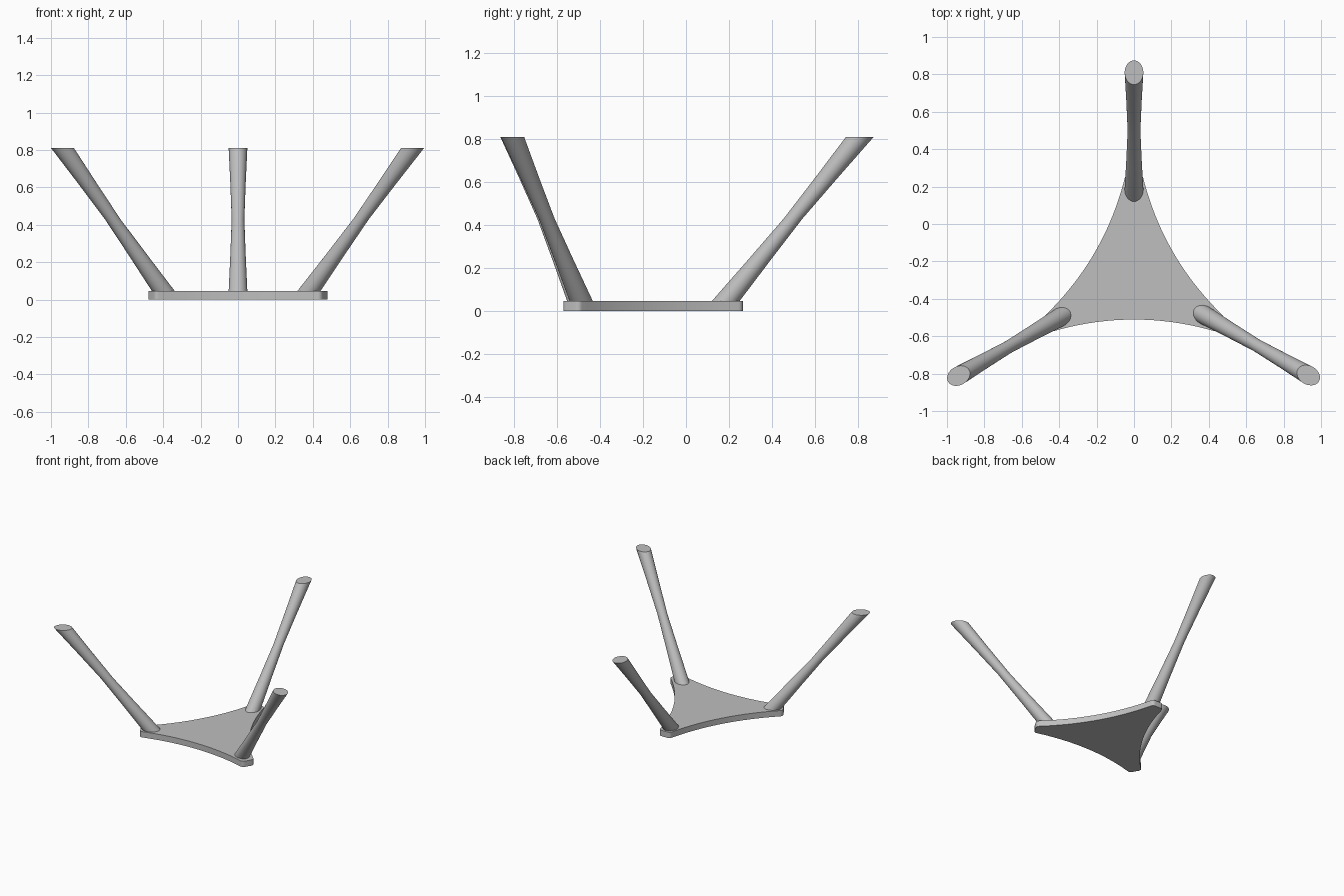
import bpy, bmesh
from math import radians, sin, cos, pi
from mathutils import Vector, Matrix

cube = bpy.data.objects.get("Cube")
if cube:
    bpy.data.objects.remove(cube, do_unlink=True)

grey = bpy.data.materials.new("light_grey")
grey.use_nodes = True
colour = (0.52, 0.52, 0.52, 1)
grey.diffuse_color = colour
grey.node_tree.nodes["Principled BSDF"].inputs["Base Color"].default_value = colour

CENTRE = Vector((0, -0.27, 0))
THICK, TOP = 0.045, 0.81
SIDES = 32


def finish(bm, name):
    bmesh.ops.recalc_face_normals(bm, faces=bm.faces)
    mesh = bpy.data.meshes.new(name)
    bm.to_mesh(mesh)
    bm.free()
    obj = bpy.data.objects.new(name, mesh)
    obj.data.materials.append(grey)
    bpy.context.collection.objects.link(obj)
    bpy.ops.object.select_all(action="DESELECT")
    obj.select_set(True)
    bpy.context.view_layer.objects.active = obj
    bpy.ops.object.shade_smooth_by_angle(angle=radians(35))
    return obj


def rotated(point, degrees):
    return Matrix.Rotation(radians(degrees), 3, "Z") @ Vector(point)


# Base plate: three blunt rounded tips joined by shallow concave arcs
def tip(degrees):
    points = []
    for side, start in ((-1, -75), (1, 0)):
        for i in range(7):
            a = radians(start + 75 * i / 6)
            p = (0.51 + 0.025 * cos(a), side * 0.025 + 0.025 * sin(a), 0)
            points.append(rotated(p, degrees))
    return points


outline = []
for k in range(3):
    here, following = tip(-30 + 120 * k), tip(90 + 120 * k)
    outline += here
    a, b = here[-1], following[0]
    inward = -(a + b).normalized()
    for i in range(1, 24):
        t = i / 24
        outline.append(a.lerp(b, t) + inward * 0.06 * 4 * t * (1 - t))

bm = bmesh.new()
face = bm.faces.new([bm.verts.new(p + CENTRE) for p in outline])
extruded = bmesh.ops.extrude_face_region(bm, geom=[face])
bmesh.ops.translate(bm, vec=(0, 0, THICK),
                    verts=[v for v in extruded["geom"] if isinstance(v, bmesh.types.BMVert)])
finish(bm, "base_plate")


# Legs: splayed round bars, narrow at the middle, cut level at both ends
def leg(name, degrees, foot, head):
    slope = (head - foot) / (TOP - THICK)
    stretch = (1 + slope * slope) ** 0.5
    bm = bmesh.new()
    rings = []
    for z, radius in ((0.02, 0.05), (THICK, 0.05), (0.24, 0.041),
                      (0.43, 0.034), (0.62, 0.041), (TOP, 0.05)):
        reach = foot + slope * (z - THICK)
        ring = []
        for i in range(SIDES):
            a = 2 * pi * i / SIDES
            p = (reach + radius * stretch * cos(a), radius * sin(a), z)
            ring.append(bm.verts.new(rotated(p, degrees) + CENTRE))
        rings.append(ring)
    for low, high in zip(rings, rings[1:]):
        for i in range(SIDES):
            j = (i + 1) % SIDES
            bm.faces.new((low[i], low[j], high[j], high[i]))
    bm.faces.new(rings[0])
    bm.faces.new(rings[-1])
    finish(bm, name)


leg("back_leg", 90, 0.455, 1.08)
leg("front_left_leg", -30, 0.437, 1.077)
leg("front_right_leg", 210, 0.46, 1.083)
